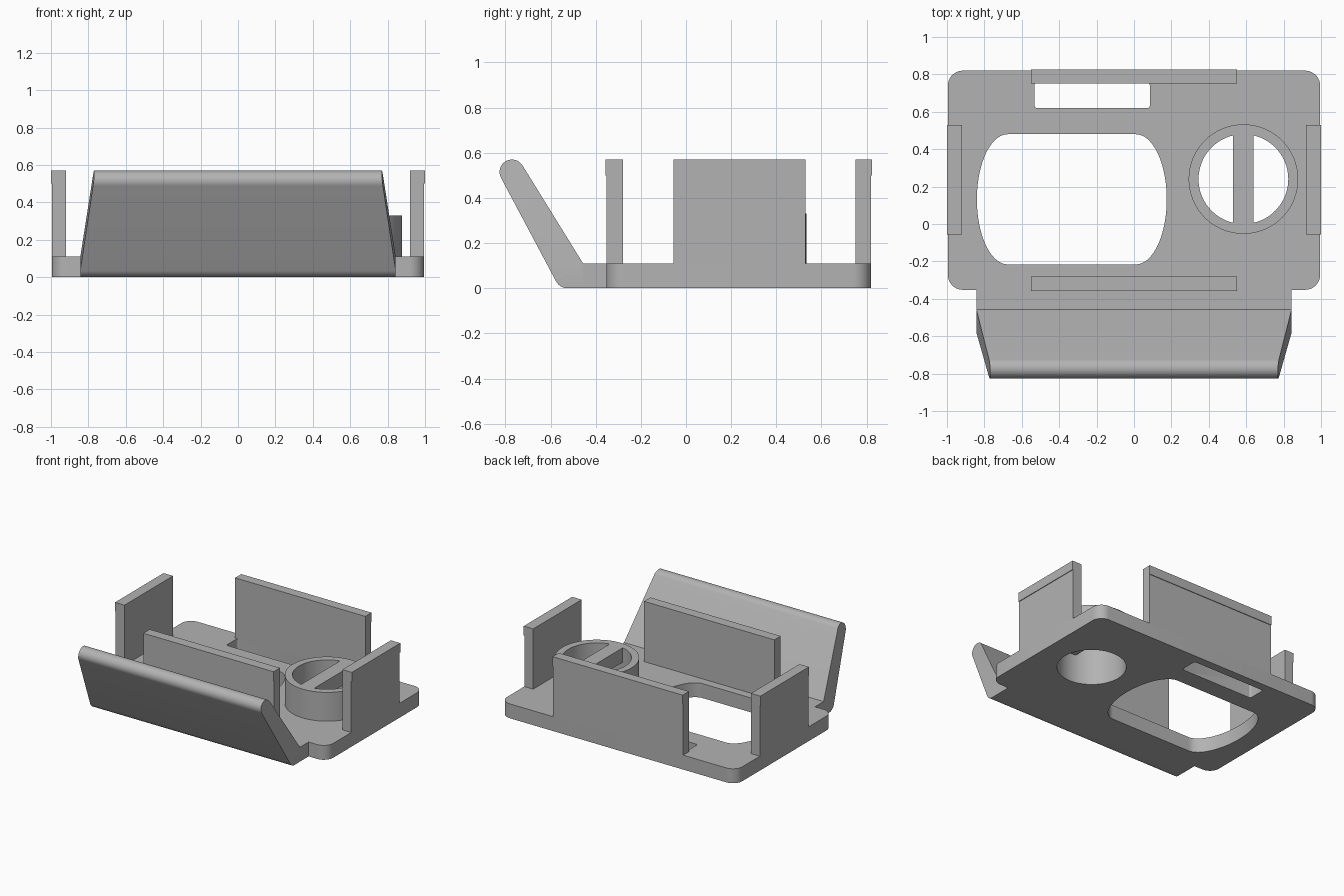
import bpy
import bmesh
from math import sin, cos, pi, radians
from mathutils import Vector

old = bpy.data.objects.get("Cube")
if old:
    bpy.data.objects.remove(old, do_unlink=True)

grey = bpy.data.materials.new("matte grey")
grey.use_nodes = True
GREY = (0.45, 0.45, 0.45, 1)
grey.diffuse_color = GREY
grey.node_tree.nodes["Principled BSDF"].inputs["Base Color"].default_value = GREY


def finish(name, bm):
    bmesh.ops.recalc_face_normals(bm, faces=bm.faces)
    mesh = bpy.data.meshes.new(name)
    bm.to_mesh(mesh)
    bm.free()
    mesh.materials.append(grey)
    obj = bpy.data.objects.new(name, mesh)
    bpy.context.collection.objects.link(obj)
    return obj


def smooth(obj):
    bpy.ops.object.select_all(action='DESELECT')
    obj.select_set(True)
    bpy.context.view_layer.objects.active = obj
    bpy.ops.object.shade_smooth_by_angle(angle=radians(30))


def arc(cx, cy, rx, ry, a0, a1, n=10):
    angles = [radians(a0 + (a1 - a0) * i / n) for i in range(n + 1)]
    return [(cx + rx * cos(a), cy + ry * sin(a)) for a in angles]


def rounded(x0, x1, y0, y1, rx, ry, n=8):
    return (arc(x1 - rx, y1 - ry, rx, ry, 0, 90, n)
            + arc(x0 + rx, y1 - ry, rx, ry, 90, 180, n)
            + arc(x0 + rx, y0 + ry, rx, ry, 180, 270, n)
            + arc(x1 - rx, y0 + ry, rx, ry, 270, 360, n))


def prism(name, outline, z0, z1):
    bm = bmesh.new()
    face = bm.faces.new([bm.verts.new((x, y, z0)) for x, y in outline])
    top = bmesh.ops.extrude_face_region(bm, geom=[face])["geom"]
    bmesh.ops.translate(bm, vec=(0, 0, z1 - z0),
                        verts=[v for v in top if isinstance(v, bmesh.types.BMVert)])
    bmesh.ops.remove_doubles(bm, verts=bm.verts, dist=0.0002)
    return finish(name, bm)


def box(name, x0, x1, y0, y1, z0, z1):
    return prism(name, [(x0, y0), (x1, y0), (x1, y1), (x0, y1)], z0, z1)


def cut(obj, cutters):
    for cutter in cutters:
        cutter.hide_render = True
        mod = obj.modifiers.new("cut", 'BOOLEAN')
        mod.operation = 'DIFFERENCE'
        mod.solver = 'EXACT'
        mod.object = cutter
        bpy.context.view_layer.objects.active = obj
        bpy.ops.object.modifier_apply(modifier=mod.name)
    for cutter in cutters:
        bpy.data.objects.remove(cutter, do_unlink=True)


BASE, TOP, LIP = 0.11, 0.57, 0.5
W, TAB = 0.995, 0.843
BACK, FRONT, BEND = 0.82, -0.352, -0.456
RX, RY = 0.585, 0.24

# Base plate with rounded corners and a narrower tab at the front
r = 0.08
right_half = ([(TAB, BEND), (TAB, FRONT)]
              + arc(W - r, FRONT + r, r, r, -90, 0)
              + arc(W - r, BACK - r, r, r, 0, 90))
outline = right_half + [(-x, y) for x, y in reversed(right_half)]
plate = prism("base_plate", outline, 0, BASE)
cut(plate, [
    prism("opening_cutter", rounded(-0.84, 0.175, -0.216, 0.48, 0.165, 0.348, 20), -0.1, 0.3),
    prism("slot_cutter", rounded(-0.533, 0.085, 0.62, 0.755, 0.015, 0.015, 4), -0.1, 0.3),
    prism("bore_cutter", arc(RX, RY, 0.24, 0.24, 0, 360, 64)[:-1], -0.1, 0.3),
])
smooth(plate)

# Raised ring around the bore
ring = prism("ring", arc(RX, RY, 0.293, 0.293, 0, 360, 64)[:-1], BASE, 0.33)
cut(ring, [prism("ring_cutter", arc(RX, RY, 0.24, 0.24, 0, 360, 64)[:-1], 0, 0.5)])
smooth(ring)

# Crossbar inside the ring
box("ring_crossbar", RX - 0.055, RX + 0.055, RY - 0.24, RY + 0.24, 0.22, 0.33)


# Upright walls, each with a slight outward lip along the top
def wall(name, x0, x1, y0, y1, out):
    box(name, x0, x1, y0, y1, BASE, LIP)
    dx, dy = (0.005 * c for c in out)
    box(name + "_lip", x0 + min(dx, 0), x1 + max(dx, 0),
        y0 + min(dy, 0), y1 + max(dy, 0), LIP, TOP)


wall("back_wall", -0.55, 0.55, 0.75, BACK, (0, 1))
wall("front_wall", -0.55, 0.55, FRONT, -0.28, (0, -1))
wall("left_wall", 0.92, W, -0.055, 0.53, (1, 0))
wall("right_wall", -W, -0.92, -0.055, 0.53, (-1, 0))

# Sloping front flap: bend, then a tapering panel with a rounded top edge
bend = [(BEND, 0)] + arc(-0.525, 0.065, 0.06, 0.065, 270, 205, 8)
panel = arc(-0.771, 0.515, 0.055, 0.055, 209, 32, 16)
profile = bend + panel + [(BEND, BASE)]
hinge = Vector((BEND, BASE))
along = Vector((-0.534, 0.845))
bm = bmesh.new()
sides = []
for s in (-1, 1):
    verts = []
    for i, (y, z) in enumerate(profile):
        t = (Vector((y, z)) - hinge).dot(along) if i >= len(bend) else 0
        verts.append(bm.verts.new((s * (TAB - 0.073 * min(1, t / 0.55)), y, z)))
    sides.append(verts)
    bm.faces.new(verts[:len(bend)] + verts[-1:])
    bm.faces.new(verts[len(bend) - 1:])
a, b = sides
for i in range(len(profile)):
    j = (i + 1) % len(profile)
    bm.faces.new((a[i], a[j], b[j], b[i]))
smooth(finish("front_flap", bm))
